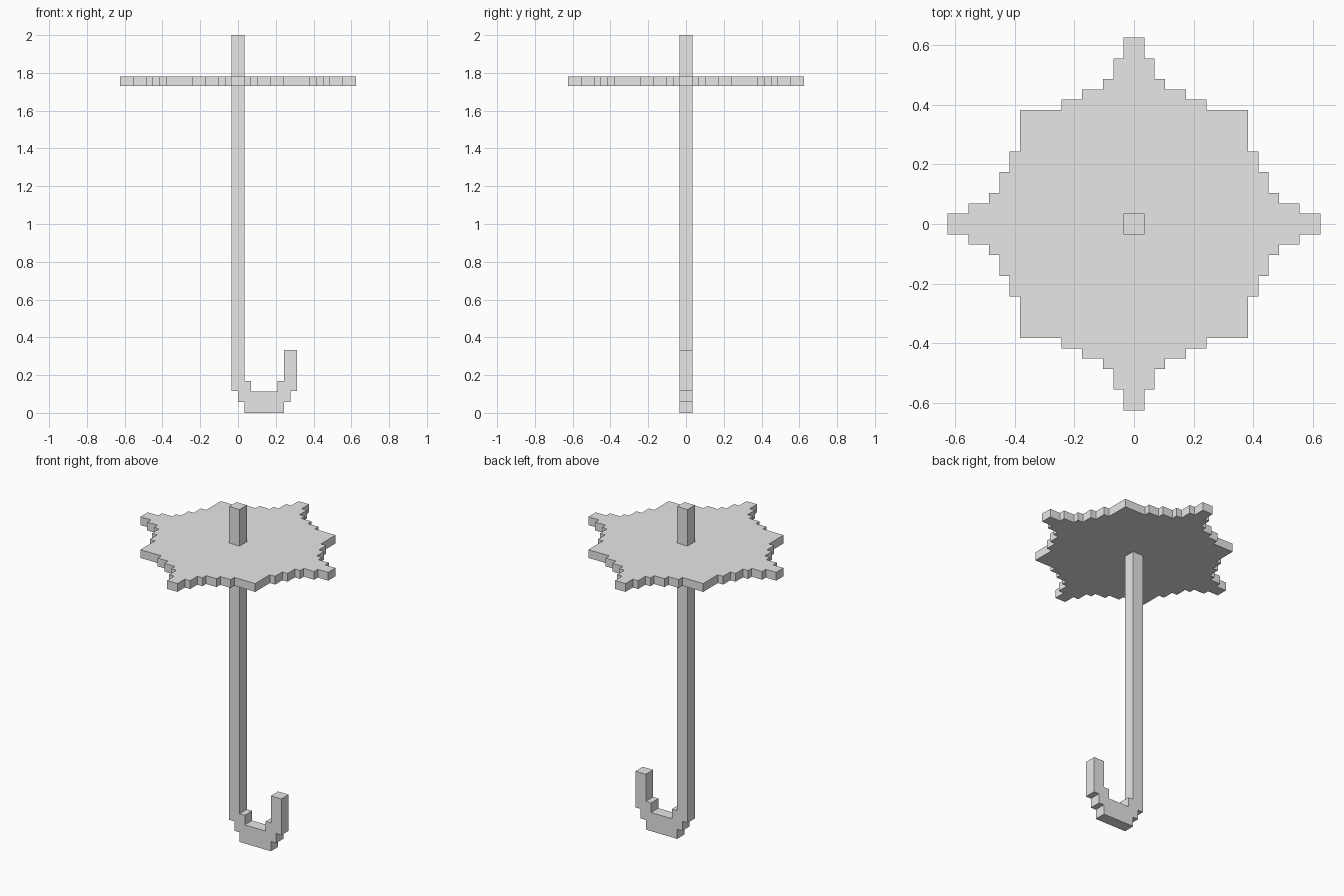
import bpy
import bmesh
from mathutils import Vector

if "Cube" in bpy.data.objects:
    bpy.data.objects.remove(bpy.data.objects["Cube"])

grey = bpy.data.materials.new("light grey")
grey.diffuse_color = (0.8, 0.8, 0.8, 1)
grey.use_nodes = True
grey.node_tree.nodes["Principled BSDF"].inputs["Base Color"].default_value = grey.diffuse_color


def extrude_outline(name, points, direction):
    """Make a solid by sweeping a closed outline along a direction."""
    bm = bmesh.new()
    face = bm.faces.new([bm.verts.new(p) for p in points])
    result = bmesh.ops.extrude_face_region(bm, geom=[face])
    moved = [v for v in result["geom"] if isinstance(v, bmesh.types.BMVert)]
    bmesh.ops.translate(bm, verts=moved, vec=Vector(direction))
    bmesh.ops.recalc_face_normals(bm, faces=bm.faces)
    mesh = bpy.data.meshes.new(name)
    bm.to_mesh(mesh)
    bm.free()
    mesh.materials.append(grey)
    obj = bpy.data.objects.new(name, mesh)
    bpy.context.collection.objects.link(obj)
    return obj


# Canopy: one stepped eighth, mirrored on the diagonal and turned four times
U = 0.625 / 18
eighth = [(18, 1), (16, 1), (16, 2), (14, 2), (14, 3), (13, 3), (13, 5),
          (12, 5), (12, 7), (11, 7), (11, 11)]
quarter = eighth + [(y, x) for x, y in reversed(eighth[:-1])]
outline = []
for turn in range(4):
    outline += quarter
    quarter = [(-y, x) for x, y in quarter]
extrude_outline("canopy", [(x * U, y * U, 1.73) for x, y in outline], (0, 0, 0.05))

# Pole and stepped hook handle: one side profile with square thickness
profile = [(-1, 2), (-1, 0.115), (0, 0.115), (0, 0.058), (1, 0.058), (1, 0),
           (7, 0), (7, 0.058), (8, 0.058), (8, 0.115), (9, 0.115), (9, 0.333),
           (7, 0.333), (7, 0.17), (6, 0.17), (6, 0.112), (2, 0.112), (2, 0.17),
           (1, 0.17), (1, 2)]
extrude_outline("pole_and_handle", [(x * U, -U, z) for x, z in profile], (0, 2 * U, 0))
